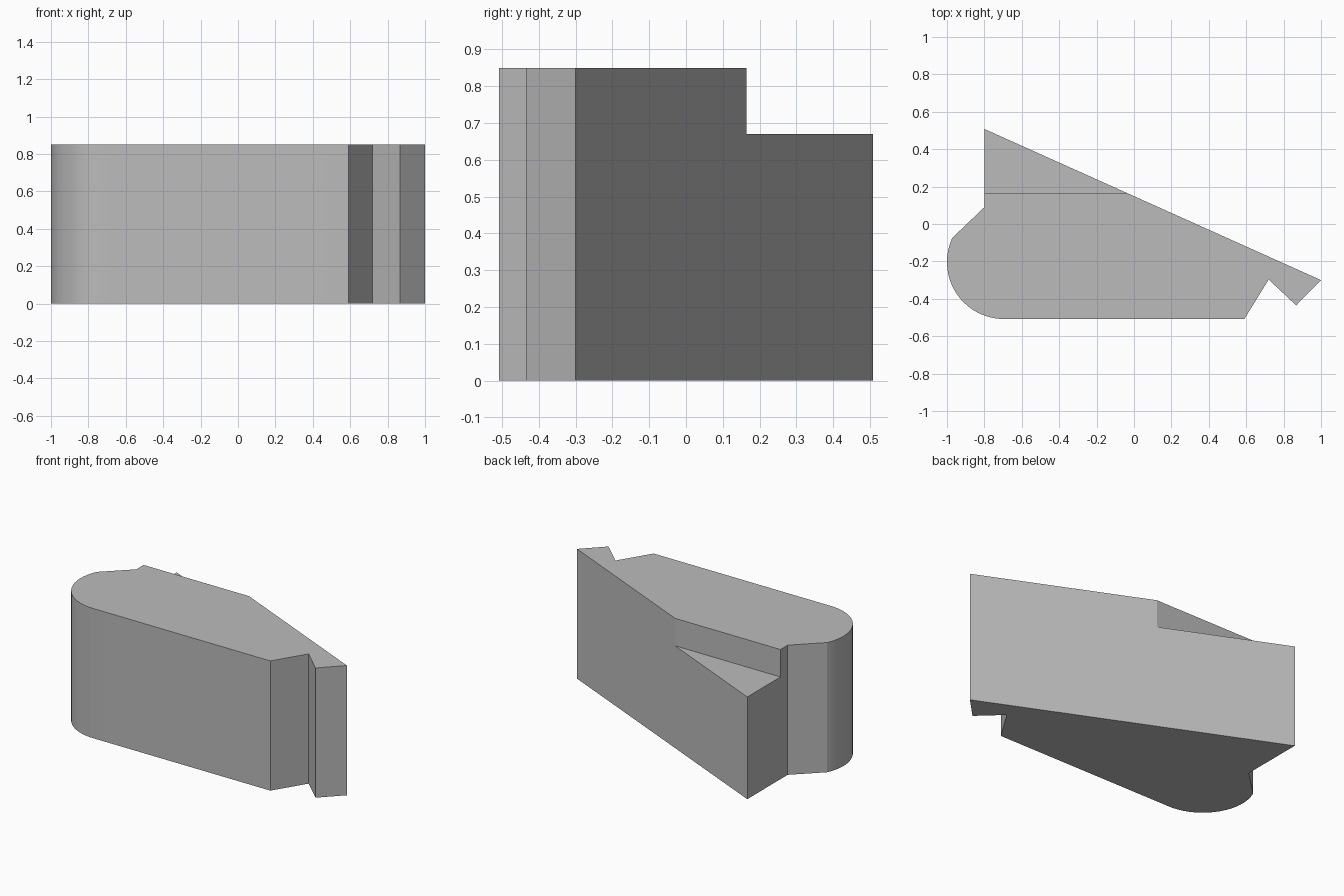
import bpy, bmesh
from math import cos, sin, radians

cube = bpy.data.objects.get("Cube")
if cube:
    bpy.data.objects.remove(cube, do_unlink=True)

HEIGHT, LEDGE_Z, LEDGE_Y = 0.85, 0.67, 0.165

grey = bpy.data.materials.new("light_grey")
grey.use_nodes = True
grey.diffuse_color = (0.5, 0.5, 0.5, 1)
grey.node_tree.nodes["Principled BSDF"].inputs["Base Color"].default_value = (0.5, 0.5, 0.5, 1)


def prism(name, outline, z0, z1):
    """Extrude a plan outline between two heights."""
    bm = bmesh.new()
    base = bm.faces.new([bm.verts.new((x, y, z0)) for x, y in outline])
    top = bmesh.ops.extrude_face_region(bm, geom=[base])["geom"]
    bmesh.ops.translate(bm, vec=(0, 0, z1 - z0),
                        verts=[v for v in top if isinstance(v, bmesh.types.BMVert)])
    bmesh.ops.recalc_face_normals(bm, faces=bm.faces)
    mesh = bpy.data.meshes.new(name)
    bm.to_mesh(mesh)
    bm.free()
    mesh.materials.append(grey)
    obj = bpy.data.objects.new(name, mesh)
    bpy.context.collection.objects.link(obj)
    return obj


# Plan outline: slanted back, notched tail, straight front, rounded nose
outline = [(-0.8, 0.508), (-0.8, 0.09)]
for i in range(25):
    a = radians(155 + 115 * i / 24)
    outline.append((-0.695 + 0.305 * cos(a), -0.203 + 0.305 * sin(a)))
outline += [(0.59, -0.508), (0.72, -0.297), (0.867, -0.435), (1, -0.3)]
body = prism("wedge_body", outline, 0, HEIGHT)

# Lower ledge cut across the back corner
cutter = prism("ledge_cutter", [(-2, LEDGE_Y), (2, LEDGE_Y), (2, 2), (-2, 2)], LEDGE_Z, 2)
cutter.hide_render = True
bpy.context.view_layer.objects.active = body
cut = body.modifiers.new("ledge", 'BOOLEAN')
cut.operation, cut.solver, cut.object = 'DIFFERENCE', 'EXACT', cutter
bpy.ops.object.modifier_apply(modifier=cut.name)
bpy.data.objects.remove(cutter, do_unlink=True)

# Smooth nose, crisp corners
bpy.ops.object.select_all(action='DESELECT')
body.select_set(True)
bpy.ops.object.shade_smooth_by_angle(angle=radians(20))
